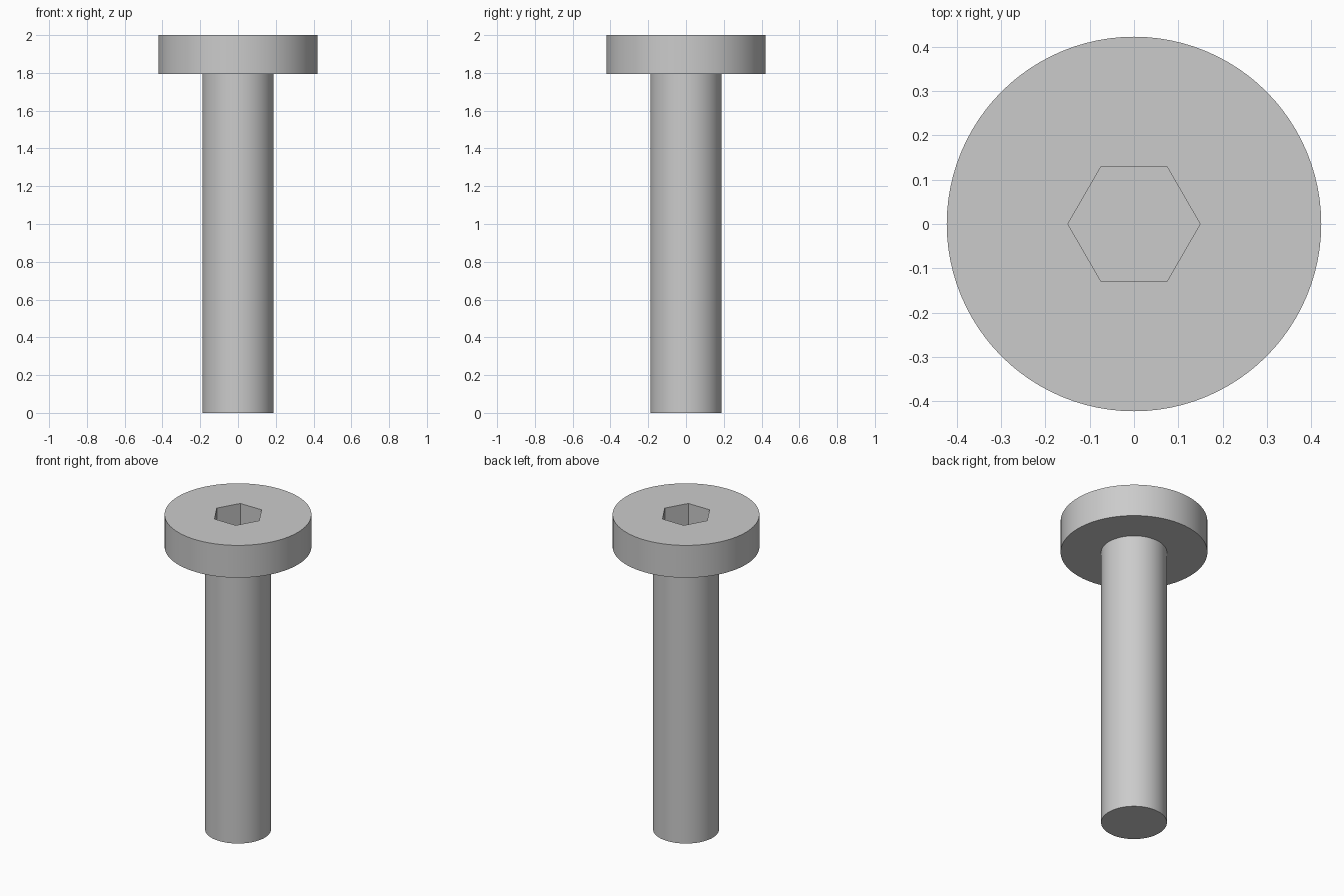
import bpy
import math

if "Cube" in bpy.data.objects:
    bpy.data.objects.remove(bpy.data.objects["Cube"], do_unlink=True)

HEAD_RADIUS, SHANK_RADIUS, SOCKET_RADIUS = 0.422, 0.189, 0.149
HEAD_BOTTOM, HEAD_TOP, SOCKET_FLOOR = 1.795, 2.0, 1.85

steel = bpy.data.materials.new("grey steel")
steel.use_nodes = True
color = (0.6, 0.6, 0.6, 1)
steel.diffuse_color = color
steel.node_tree.nodes["Principled BSDF"].inputs["Base Color"].default_value = color


def cylinder(name, radius, bottom, top, sides):
    bpy.ops.mesh.primitive_cylinder_add(
        vertices=sides, radius=radius, depth=top - bottom,
        location=(0, 0, (bottom + top) / 2))
    obj = bpy.context.object
    obj.name = name
    obj.data.materials.append(steel)
    return obj


def smooth(obj):
    bpy.ops.object.select_all(action="DESELECT")
    obj.select_set(True)
    bpy.context.view_layer.objects.active = obj
    bpy.ops.object.shade_smooth_by_angle(angle=math.radians(30))


# Shank, seated slightly into the head
shank = cylinder("shank", SHANK_RADIUS, 0, HEAD_BOTTOM + 0.01, 96)
smooth(shank)

# Head with a hexagonal socket, corners pointing along x
head = cylinder("head", HEAD_RADIUS, HEAD_BOTTOM, HEAD_TOP, 96)
cutter = cylinder("socket_cutter", SOCKET_RADIUS, SOCKET_FLOOR, HEAD_TOP + 0.1, 6)
cutter.rotation_euler.z = math.radians(30)
bpy.context.view_layer.update()

socket = head.modifiers.new("hex socket", "BOOLEAN")
socket.operation = "DIFFERENCE"
socket.solver = "EXACT"
socket.object = cutter
bpy.context.view_layer.objects.active = head
bpy.ops.object.modifier_apply(modifier=socket.name)
bpy.data.objects.remove(cutter, do_unlink=True)
smooth(head)
